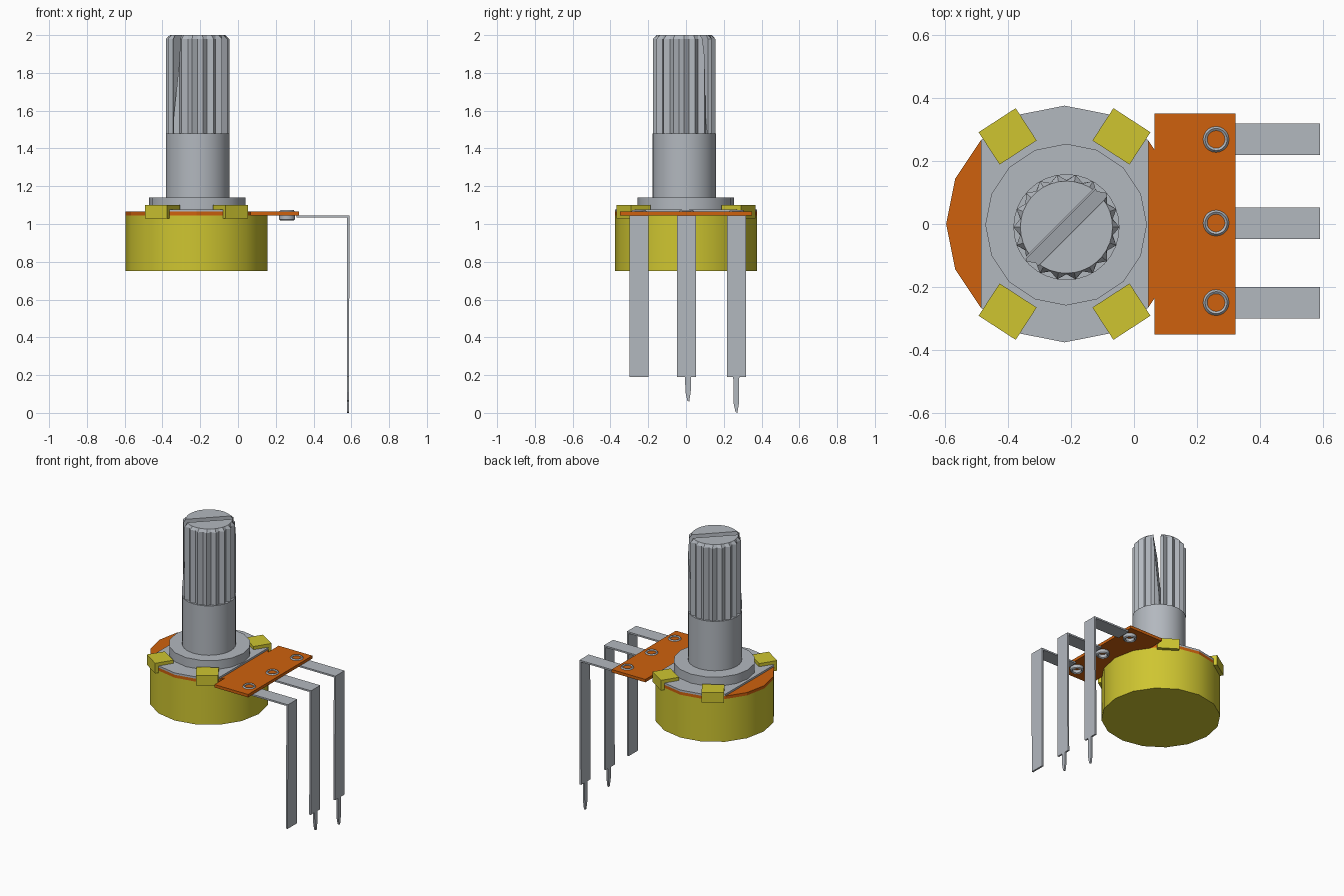
import bpy, bmesh, math
from mathutils import Vector

cube = bpy.data.objects.get("Cube")
if cube:
    bpy.data.objects.remove(cube)


def material(name, rgb):
    m = bpy.data.materials.new(name)
    m.use_nodes = True
    m.diffuse_color = (*rgb, 1)
    for n in m.node_tree.nodes:
        if n.type == "BSDF_PRINCIPLED":
            n.inputs["Base Color"].default_value = (*rgb, 1)
    return m


YELLOW = material("yellow_metal", (0.62, 0.56, 0.03))
ORANGE = material("orange_board", (0.62, 0.12, 0.004))
GREY = material("grey_metal", (0.45, 0.48, 0.52))

CX = -0.22                       # axis of the round body
SX, SY = -0.214, -0.01           # axis of the shaft


def finish(name, bm, mat, smooth=False):
    bmesh.ops.recalc_face_normals(bm, faces=bm.faces)
    me = bpy.data.meshes.new(name)
    bm.to_mesh(me)
    bm.free()
    me.materials.append(mat)
    ob = bpy.data.objects.new(name, me)
    bpy.context.collection.objects.link(ob)
    if smooth:
        bpy.ops.object.select_all(action="DESELECT")
        ob.select_set(True)
        bpy.context.view_layer.objects.active = ob
        bpy.ops.object.shade_smooth_by_angle(angle=math.radians(35))
    return ob


def add_loft(bm, rings):
    """Skin a list of equal-length point rings and cap both ends."""
    rows = [[bm.verts.new(p) for p in r] for r in rings]
    n = len(rows[0])
    for a, b in zip(rows, rows[1:]):
        for i in range(n):
            j = (i + 1) % n
            bm.faces.new((a[i], a[j], b[j], b[i]))
    bm.faces.new(rows[0][::-1])
    bm.faces.new(rows[-1])


def circle(x, y, r, n):
    return [(x + r * math.cos(math.tau * i / n), y + r * math.sin(math.tau * i / n))
            for i in range(n)]


def prism(name, outline, z0, z1, mat, smooth=False):
    bm = bmesh.new()
    add_loft(bm, [[(x, y, z) for x, y in outline] for z in (z0, z1)])
    return finish(name, bm, mat, smooth)


# Round can
body = circle(CX, 0, 0.375, 16)
prism("body_can", body, 0.75, 1.045, YELLOW, True)

# Board: disc joined to the rectangular terminal strip
board = [(0.065, -0.235), (0.065, -0.35), (0.322, -0.35),
         (0.322, 0.35), (0.065, 0.35), (0.065, 0.235)] + body[2:15]
prism("terminal_board", board, 1.045, 1.065, ORANGE)

# Cover plate with two straight sides, then collar and lower shaft
prism("cover_plate", body[2:7] + body[10:15], 1.065, 1.078, GREY)
prism("collar", circle(-0.215, -0.002, 0.256, 16), 1.078, 1.14, GREY, True)
prism("lower_shaft", circle(SX, SY, 0.168, 32), 1.14, 1.48, GREY, True)

# Knurled shaft end: two halves either side of a tapered slot
TEETH = 18
star = []
for i in range(TEETH * 2):
    a = math.tau * i / (TEETH * 2)
    r = 0.168 if i % 2 == 0 else 0.149
    star.append((SX + r * math.cos(a), SY + r * math.sin(a)))
tip = circle(SX, SY, 0.146, TEETH * 2)
across = Vector((-1, 1, 0)).normalized()
along = Vector((1, 1, 0)).normalized()
axis = Vector((SX, SY, 0))
for name, top, low, side in (("knurl_half_rear", 0.024, 0.024, 1),
                             ("knurl_half_front", -0.024, 0.02, -1)):
    bm = bmesh.new()
    add_loft(bm, [[(x, y, 1.48) for x, y in star],
                  [(x, y, 1.98) for x, y in star],
                  [(x, y, 2.0) for x, y in tip]])
    p_top = axis + across * top + Vector((0, 0, 2.0))
    p_low = axis + across * low + Vector((0, 0, 1.48))
    normal = along.cross(p_top - p_low).normalized()
    if normal.dot(across) * side < 0:
        normal = -normal
    cut = bmesh.ops.bisect_plane(bm, geom=bm.verts[:] + bm.edges[:] + bm.faces[:],
                                 plane_co=p_top, plane_no=normal, clear_inner=True)
    edges = [e for e in cut["geom_cut"] if isinstance(e, bmesh.types.BMEdge)]
    bmesh.ops.contextual_create(bm, geom=edges)
    finish(name, bm, GREY)

# Four bent clamp tabs
for k, deg in enumerate((57, 123, 237, 303)):
    a = math.radians(deg)
    out = Vector((math.cos(a), math.sin(a), 0))
    tan = Vector((-math.sin(a), math.cos(a), 0))
    profile = [(0.27, 1.078), (0.27, 1.1), (0.392, 1.1), (0.392, 1.03),
               (0.364, 1.03), (0.364, 1.078)]
    bm = bmesh.new()
    add_loft(bm, [[Vector((CX, 0, z)) + out * r + tan * t for r, z in profile]
                  for t in (-0.07, 0.07)])
    finish(f"clamp_tab_{k + 1}", bm, YELLOW)

# Terminal pins with a rivet each: centre y, tip end height, tip offset
for name, y, tip_z, dy in (("front", -0.249, None, 0), ("middle", 0.003, 0.06, 0.008),
                           ("back", 0.268, 0.0, -0.002)):
    profile = [(0.31, 1.035), (0.31, 1.046), (0.59, 1.046), (0.588, 0.19),
               (0.576, 0.19), (0.578, 1.035)]
    bm = bmesh.new()
    add_loft(bm, [[(x, y + s * 0.05, z) for x, z in profile] for s in (-1, 1)])
    if tip_z is not None:
        blade = [(-0.016, 0.19), (0.016, 0.19), (0.014, tip_z + 0.05),
                 (0.006, tip_z), (-0.004, tip_z + 0.005), (-0.014, tip_z + 0.05)]
        add_loft(bm, [[(x, y + dy + t, z) for t, z in blade] for x in (0.576, 0.588)])
    finish(f"{name}_pin", bm, GREY)

    # Hollow rivet: a revolved tube section, rounded at both rims
    section = [(0.028, 1.024), (0.035, 1.018), (0.042, 1.024), (0.042, 1.064),
               (0.035, 1.073), (0.028, 1.068)]
    n = 20
    bm = bmesh.new()
    rows = [[bm.verts.new((0.26 + r * math.cos(math.tau * i / n),
                           y + r * math.sin(math.tau * i / n), z))
             for r, z in section] for i in range(n)]
    for i in range(n):
        a, b = rows[i], rows[(i + 1) % n]
        for j in range(len(section)):
            m = (j + 1) % len(section)
            bm.faces.new((a[j], b[j], b[m], a[m]))
    finish(f"{name}_rivet", bm, GREY, True)
